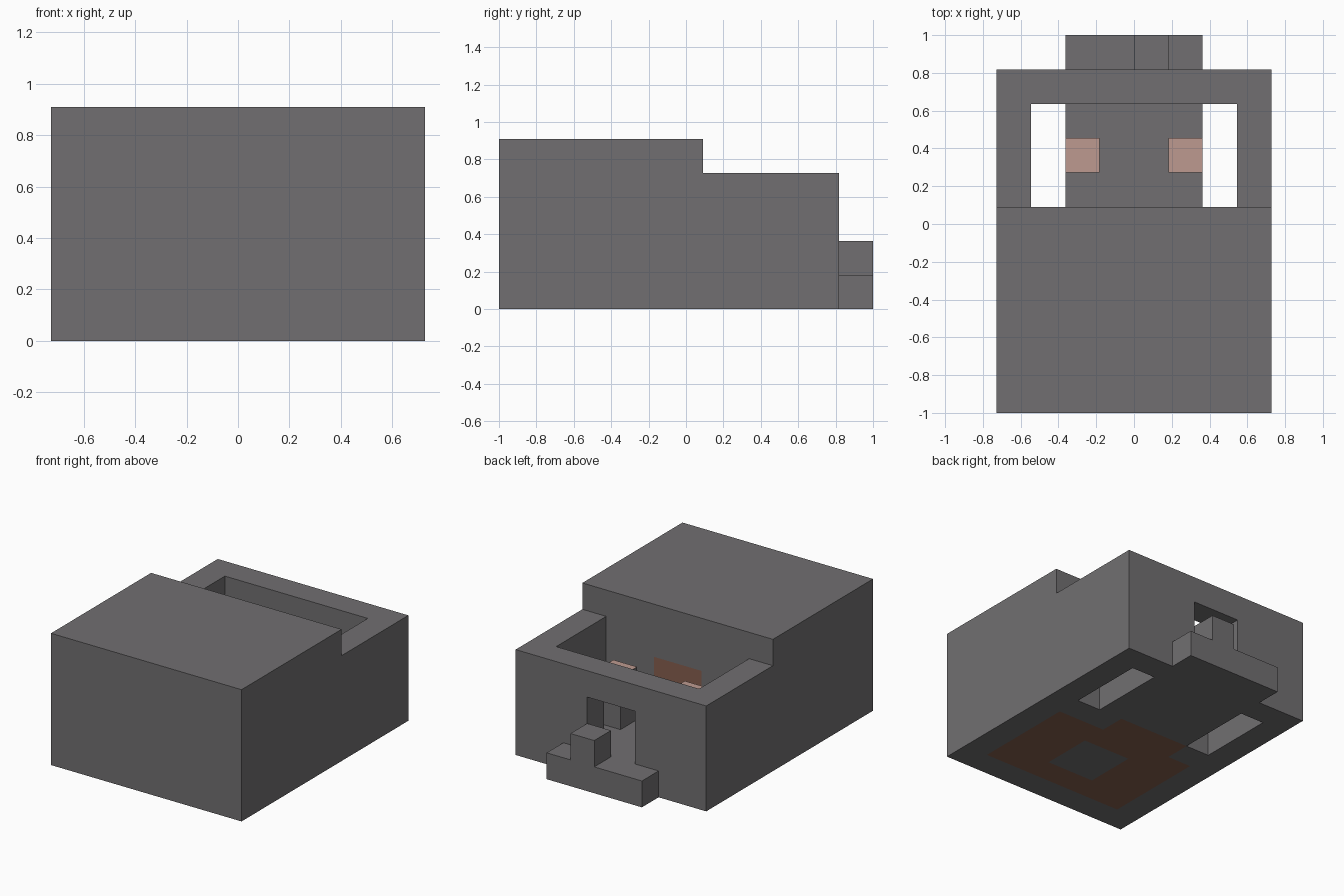
import bpy, bmesh, math
from mathutils import Vector

U = 2 / 11  # one block unit: the model is 8 x 11 x 5 blocks

cube = bpy.data.objects.get("Cube")
if cube:
    bpy.data.objects.remove(cube, do_unlink=True)


def P(x, y, z):
    return Vector(((x - 4) * U, (y - 5.5) * U, z * U))


def material(name, rgb):
    m = bpy.data.materials.new(name)
    m.use_nodes = True
    m.diffuse_color = (*rgb, 1)
    m.node_tree.nodes["Principled BSDF"].inputs["Base Color"].default_value = (*rgb, 1)
    return m


MATS = [material("stone_grey", (0.165, 0.159, 0.165)),
        material("pale_pink", (0.509, 0.323, 0.279)),
        material("clay_brown", (0.238, 0.114, 0.076))]
GREY, PINK, BROWN = range(3)


def prism(name, profile, x0, x1):
    """Extrude a (y, z) profile from x0 to x1."""
    bm = bmesh.new()
    face = bm.faces.new([bm.verts.new(P(x0, y, z)) for y, z in profile])
    ext = bmesh.ops.extrude_face_region(bm, geom=[face])
    verts = [g for g in ext["geom"] if isinstance(g, bmesh.types.BMVert)]
    bmesh.ops.translate(bm, verts=verts, vec=(P(x1, 0, 0) - P(x0, 0, 0)))
    bmesh.ops.recalc_face_normals(bm, faces=bm.faces)
    me = bpy.data.meshes.new(name)
    bm.to_mesh(me)
    bm.free()
    ob = bpy.data.objects.new(name, me)
    bpy.context.collection.objects.link(ob)
    for m in MATS:
        me.materials.append(m)
    return ob


def box(name, x, y, z):
    return prism(name, [(y[0], z[0]), (y[1], z[0]), (y[1], z[1]), (y[0], z[1])], *x)


def combine(target, part, operation):
    mod = target.modifiers.new(part.name, 'BOOLEAN')
    mod.operation, mod.solver, mod.object = operation, 'EXACT', part
    bpy.context.view_layer.objects.active = target
    bpy.ops.object.modifier_apply(modifier=mod.name)
    bpy.data.objects.remove(part, do_unlink=True)


def paint(bm, axis, level, lo, hi, index):
    """Cut the rectangle lo-hi into the faces lying on one plane and colour it."""
    a, b, h = P(*lo), P(*hi), P(level, level, level)[axis]

    def on_plane():
        return [f for f in bm.faces if abs(f.normal[axis]) > 0.9
                and abs(f.calc_center_median()[axis] - h) < 0.001]

    others = [i for i in range(3) if i != axis]
    for i in others:
        n = Vector((0, 0, 0))
        n[i] = 1
        for co in (a, b):
            fs = on_plane()
            geom = fs + list({e for f in fs for e in f.edges}) + list({v for f in fs for v in f.verts})
            bmesh.ops.bisect_plane(bm, geom=geom, dist=1e-5, plane_co=co, plane_no=n)
    bm.normal_update()
    for f in on_plane():
        c = f.calc_center_median()
        if all(a[i] < c[i] < b[i] for i in others):
            f.material_index = index


# Main body: tall front, lower rear
body = prism("body", [(0, 0), (10, 0), (10, 4), (6, 4), (6, 5), (0, 5)], 0, 8)

# Rear pocket, floor slots and rear window
combine(body, box("pocket", (1, 7), (6, 9), (1, 6)), 'DIFFERENCE')
for x in (1, 6):
    combine(body, box("floor_slot", (x, x + 1), (6, 9), (-1, 2)), 'DIFFERENCE')
combine(body, box("window", (3, 5), (8.5, 10.5), (1, 3)), 'DIFFERENCE')

# Rear step, its post and the two pillars in the pocket
combine(body, box("rear_step", (2, 6), (9.5, 11), (0, 1)), 'UNION')
combine(body, box("step_post", (4, 5), (10, 11), (0.5, 2)), 'UNION')
for x in (2, 5):
    combine(body, box("pillar", (x, x + 1), (7, 8), (0.5, 3)), 'UNION')

# Painted areas: pillar tops, pocket panel and underside ring
bm = bmesh.new()
bm.from_mesh(body.data)
bmesh.ops.remove_doubles(bm, verts=bm.verts, dist=1e-4)
bm.normal_update()
for x in (2, 5):
    paint(bm, 2, 3, (x, 7, 0), (x + 1, 8, 0), PINK)
paint(bm, 1, 6, (3, 0, 1), (5, 0, 3), BROWN)
paint(bm, 2, 0, (1, 1, 0), (7, 5, 0), BROWN)
paint(bm, 2, 0, (2, 5, 0), (5, 6, 0), BROWN)
paint(bm, 2, 0, (3, 2, 0), (5, 4, 0), GREY)
bmesh.ops.dissolve_limit(bm, angle_limit=math.radians(1), verts=bm.verts,
                         edges=bm.edges, delimit={'MATERIAL'})
for f in bm.faces:
    f.smooth = False
bm.to_mesh(body.data)
bm.free()
